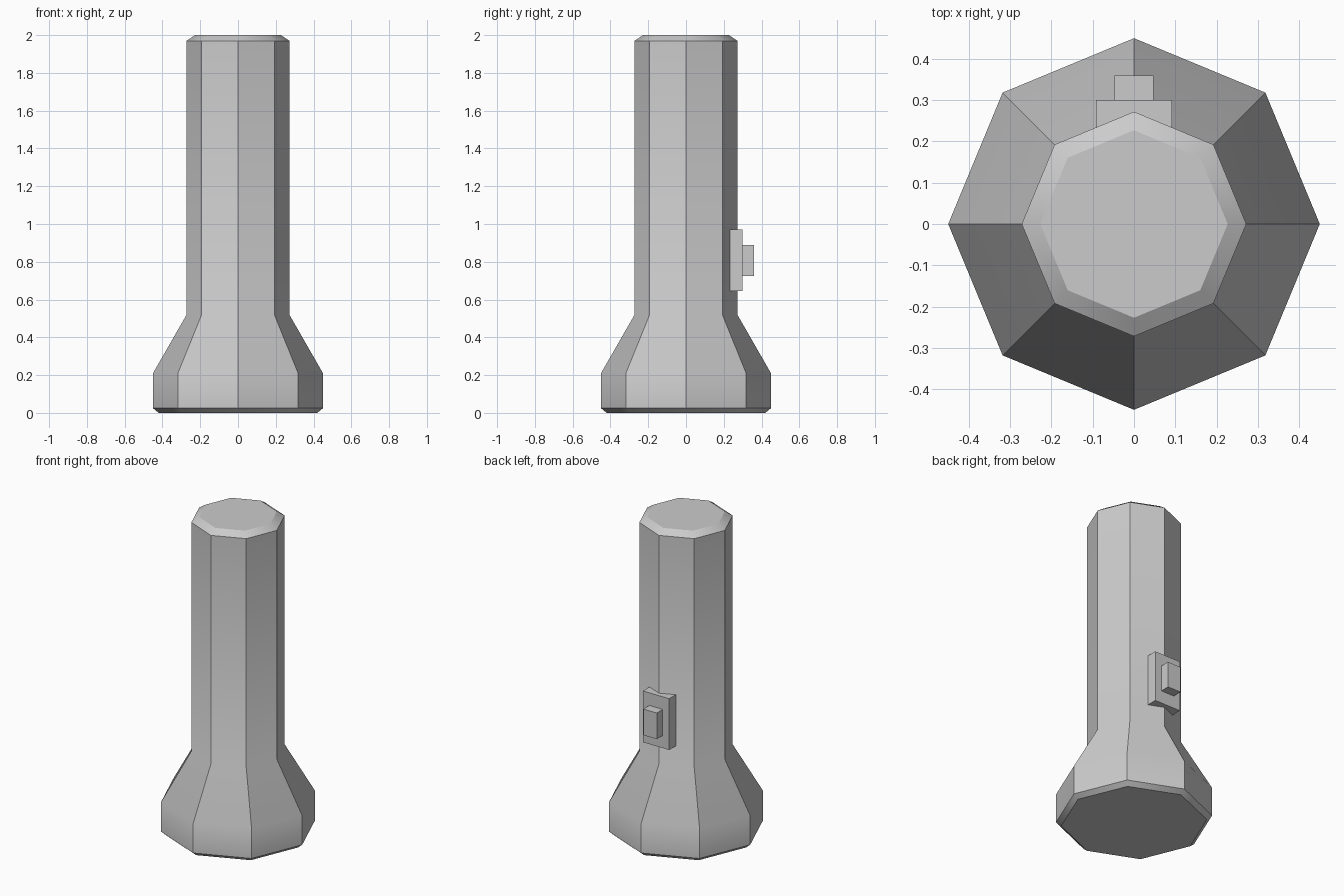
import bpy
import bmesh
from math import cos, sin, pi, radians

cube = bpy.data.objects.get("Cube")
if cube:
    bpy.data.objects.remove(cube, do_unlink=True)

# Single plain grey
grey = bpy.data.materials.new("light_grey")
grey.use_nodes = True
colour = (0.6, 0.6, 0.6, 1)
grey.diffuse_color = colour
grey.node_tree.nodes["Principled BSDF"].inputs["Base Color"].default_value = colour


def add_object(name, bm):
    bmesh.ops.recalc_face_normals(bm, faces=bm.faces)
    mesh = bpy.data.meshes.new(name)
    bm.to_mesh(mesh)
    bm.free()
    mesh.materials.append(grey)
    obj = bpy.data.objects.new(name, mesh)
    bpy.context.collection.objects.link(obj)
    return obj


def lathe(name, profile, sides):
    """Closed prism-like body from (radius, height) rings."""
    bm = bmesh.new()
    rings = [[bm.verts.new((r * cos(2 * pi * i / sides), r * sin(2 * pi * i / sides), z))
              for i in range(sides)] for r, z in profile]
    for low, high in zip(rings, rings[1:]):
        for i in range(sides):
            j = (i + 1) % sides
            bm.faces.new((low[i], low[j], high[j], high[i]))
    bm.faces.new(rings[0])
    bm.faces.new(rings[-1])
    return add_object(name, bm)


def box(name, low, high):
    bm = bmesh.new()
    bmesh.ops.create_cube(bm, size=1)
    for v in bm.verts:
        v.co = [(a + b) / 2 + c * (b - a) for a, b, c in zip(low, high, v.co)]
    return add_object(name, bm)


# Octagonal handle flaring into the lamp head, chamfered at both ends
body = lathe("flashlight_body", [(0.42, 0), (0.45, 0.025), (0.45, 0.21),
                                 (0.272, 0.52), (0.272, 1.97), (0.227, 2)], 8)
bpy.ops.object.select_all(action="DESELECT")
body.select_set(True)
bpy.context.view_layer.objects.active = body
bpy.ops.object.shade_smooth_by_angle(angle=radians(30))

# Slide switch on the back
box("switch_plate", (-0.092, 0.23, 0.645), (0.092, 0.3, 0.97))
box("switch_button", (-0.047, 0.29, 0.725), (0.047, 0.36, 0.89))
